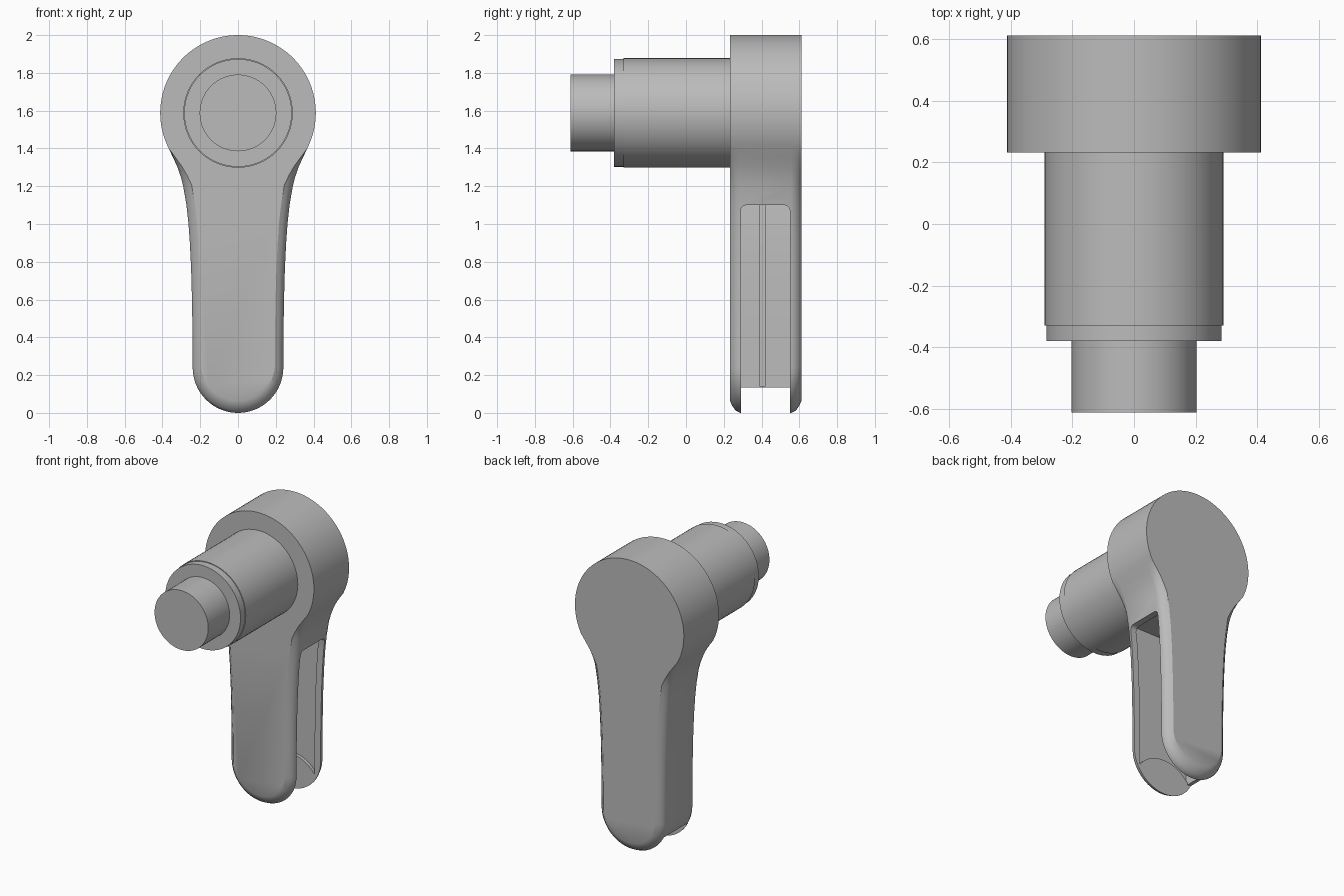
import bpy, bmesh, math
from mathutils import Vector

if "Cube" in bpy.data.objects:
    bpy.data.objects.remove(bpy.data.objects["Cube"])

grey = bpy.data.materials.new("plain grey")
grey.diffuse_color = (0.5, 0.5, 0.5, 1)
grey.use_nodes = True
grey.node_tree.nodes["Principled BSDF"].inputs["Base Color"].default_value = grey.diffuse_color

HUB_Z, HUB_R, END_R = 1.588, 0.412, 0.24
FRONT, BACK = 0.232, 0.612


def finish(name, bm):
    bmesh.ops.recalc_face_normals(bm, faces=bm.faces)
    mesh = bpy.data.meshes.new(name)
    bm.to_mesh(mesh)
    bm.free()
    mesh.materials.append(grey)
    ob = bpy.data.objects.new(name, mesh)
    bpy.context.collection.objects.link(ob)
    return ob


def loft(name, rings, round_top=0):
    """Skin closed rings of points and cap both ends."""
    bm = bmesh.new()
    loops = [[bm.verts.new(p) for p in ring] for ring in rings]
    n = len(rings[0])
    for a, b in zip(loops, loops[1:]):
        for i in range(n):
            j = (i + 1) % n
            bm.faces.new((a[i], a[j], b[j], b[i]))
    bm.faces.new(loops[0])
    bm.faces.new(loops[-1])
    if round_top:
        top = max(v.co.z for v in bm.verts)
        edges = [e for e in bm.edges
                 if all(abs(v.co.z - top) < 1e-5 for v in e.verts)
                 and abs(e.verts[0].co.y - e.verts[1].co.y) < 1e-5]
        bmesh.ops.bevel(bm, geom=edges, offset=round_top, segments=4,
                        profile=0.5, affect='EDGES')
    return finish(name, bm)


def prism(name, pts, y0, y1, round_top=0):
    return loft(name, [[(x, y, z) for x, z in pts] for y in (y0, y1)], round_top)


def smooth(ob, angle=30):
    bpy.ops.object.select_all(action='DESELECT')
    ob.select_set(True)
    bpy.context.view_layer.objects.active = ob
    bpy.ops.object.shade_smooth_by_angle(angle=math.radians(angle))


# Handle outline: round hub, flared neck, rounded lower end
neck = [(0.343, 1.35), (0.32, 1.3), (0.303, 1.25), (0.29, 1.2), (0.273, 1.1),
        (0.262, 1.0), (0.255, 0.9), (0.25, 0.8), (0.246, 0.7), (0.243, 0.55),
        (0.24, 0.4)]
half = []
for i in range(31):
    a = math.radians(90 - 117.1 * i / 30)
    half.append((HUB_R * math.cos(a), HUB_Z + HUB_R * math.sin(a)))
half += neck
for i in range(17):
    a = -math.pi / 2 * i / 16
    half.append((END_R * math.cos(a), END_R + END_R * math.sin(a)))
half[0], half[-1] = (0, 2.0), (0, 0.0)
outline = half + [(-x, z) for x, z in half[-2:0:-1]]


def edge_inset(z):
    """Width of the softened edge, fading out towards the hub."""
    if z < 0.24:
        return 0.045 + 0.02 * (1 - z / 0.24)
    if z < 1.2:
        return 0.045
    return 0.045 * max(0, (1.4 - z) / 0.2)


def ring(y, amount):
    pts, n = [], len(outline)
    for i, (x, z) in enumerate(outline):
        p, q = Vector(outline[i - 1]), Vector(outline[(i + 1) % n])
        t = (q - p).normalized()
        d = edge_inset(z) * amount
        pts.append((x + t.y * d, y, z - t.x * d))
    return pts


# Softened edge section: (distance from face, share of the inset)
section = [(0, 1), (0.012, 0.6), (0.03, 0.2), (0.055, 0)]
rings = [ring(FRONT + d, s) for d, s in section]
rings += [ring(BACK - d, s) for d, s in reversed(section)]
handle = loft("handle", rings)


def side_x(z):
    """Half width of the handle at a height on the neck."""
    pts = neck + [(END_R, 0.0)]
    for (x0, z0), (x1, z1) in zip(pts, pts[1:]):
        if z1 <= z <= z0:
            return x0 + (x1 - x0) * (z - z0) / (z1 - z0)
    return END_R


# Opening on the right side and through the lower end
slot = prism("slot_cutter", [(0.6, 1.1), (0.6, -0.1), (-0.6, -0.1), (-0.6, 0.135),
                             (-0.19, 0.135), (-0.19, 1.1)], 0.29, 0.55, 0.03)

# Wider hollow inside, with an arched lower edge
levels = [0.24, 0.4, 0.55, 0.7, 0.8, 0.9, 1.0, 1.12]
right = [(side_x(z) - 0.045, z) for z in levels]
arch = [(0.24 * math.cos(a), 0.24 * math.sin(a))
        for a in (math.radians(144 - 108 * i / 16) for i in range(17))]
hollow = prism("hollow_cutter", arch + right + [(-x, z) for x, z in right[::-1]],
               0.268, 0.572)

for cutter in (slot, hollow):
    mod = handle.modifiers.new("cut", 'BOOLEAN')
    mod.operation = 'DIFFERENCE'
    mod.solver = 'EXACT'
    mod.object = cutter
    cutter.hide_render = True
    bpy.context.view_layer.objects.active = handle
    bpy.ops.object.modifier_apply(modifier=mod.name)
for cutter in (slot, hollow):
    bpy.data.objects.remove(cutter)
smooth(handle)

# Slim rib along the inside of the closed side wall
rib_z = [0.14, 0.4, 0.7, 0.9, 1.1]
rib = [(-side_x(z) + 0.03, z) for z in rib_z]
rib += [(-side_x(z) + 0.06, z) for z in rib_z[::-1]]
prism("inner_rib", rib, 0.39, 0.42)

# Shaft: main sleeve, collar and tip
for name, r, y0, y1 in (("sleeve", 0.29, -0.33, 0.24),
                        ("collar", 0.285, -0.38, -0.32),
                        ("shaft_tip", 0.203, -0.612, -0.37)):
    circle = [(r * math.cos(2 * math.pi * i / 64), HUB_Z + r * math.sin(2 * math.pi * i / 64))
              for i in range(64)]
    smooth(prism(name, circle, y0, y1))
